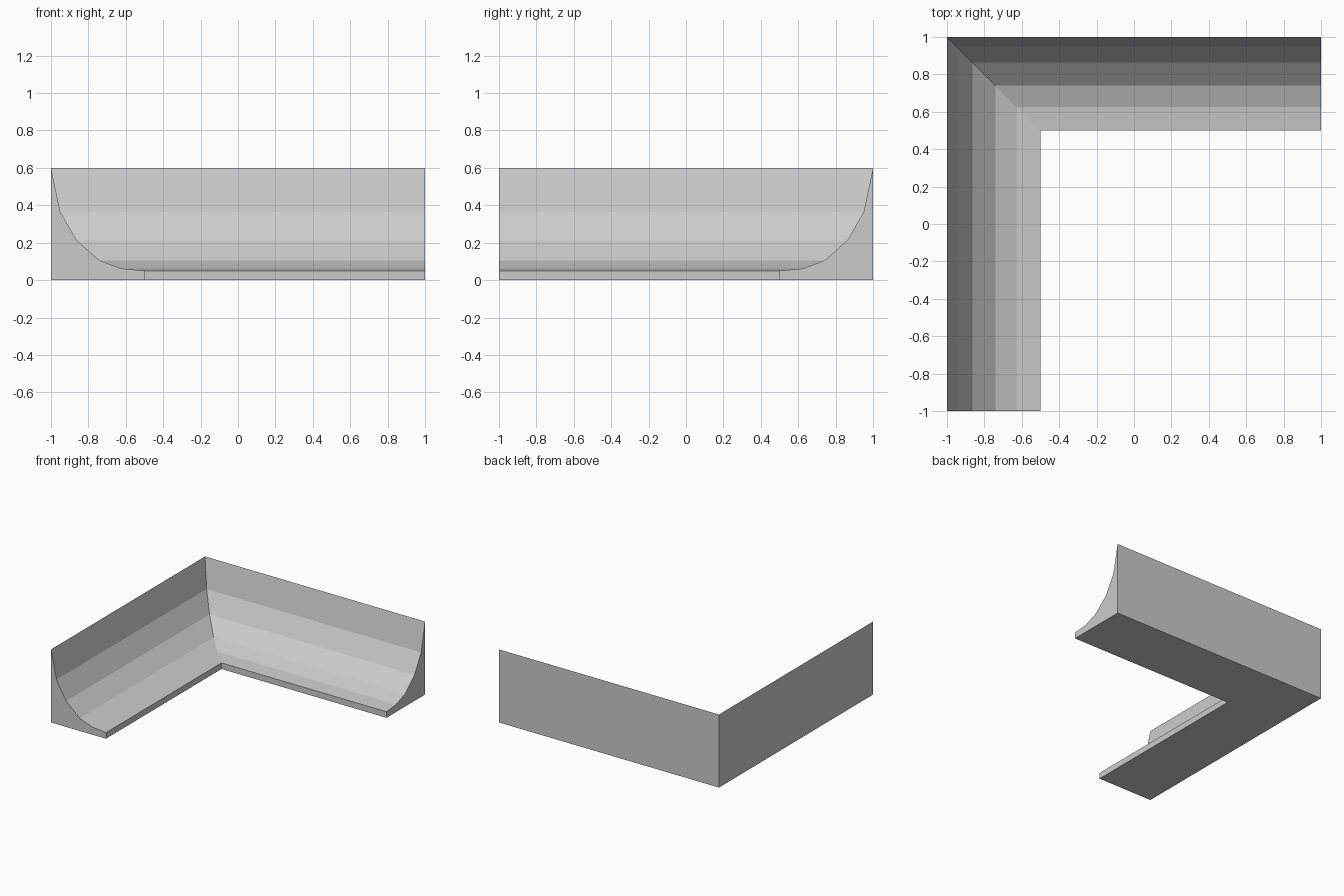
import bpy
import bmesh

if "Cube" in bpy.data.objects:
    bpy.data.objects.remove(bpy.data.objects["Cube"])

# Cove cross-section: distance in from the outer wall, height
PROFILE = [(0, 0), (0, 0.6), (0.05, 0.365), (0.137, 0.213),
           (0.26, 0.105), (0.375, 0.062), (0.5, 0.05), (0.5, 0)]

# Stations along the L-shaped path: right end, mitred corner, front end
STATIONS = [lambda d: (1, 1 - d),
            lambda d: (-1 + d, 1 - d),
            lambda d: (-1 + d, -1)]

bm = bmesh.new()
rings = [[bm.verts.new((*place(d), z)) for d, z in PROFILE] for place in STATIONS]

# Swept sides of both arms
n = len(PROFILE)
for a, b in zip(rings, rings[1:]):
    for i in range(n):
        j = (i + 1) % n
        bm.faces.new((a[i], a[j], b[j], b[i]))

# End caps
bm.faces.new(rings[0])
bm.faces.new(rings[-1])
bmesh.ops.recalc_face_normals(bm, faces=bm.faces)

mesh = bpy.data.meshes.new("corner_cove_moulding")
bm.to_mesh(mesh)
bm.free()
bpy.context.collection.objects.link(bpy.data.objects.new("corner_cove_moulding", mesh))
